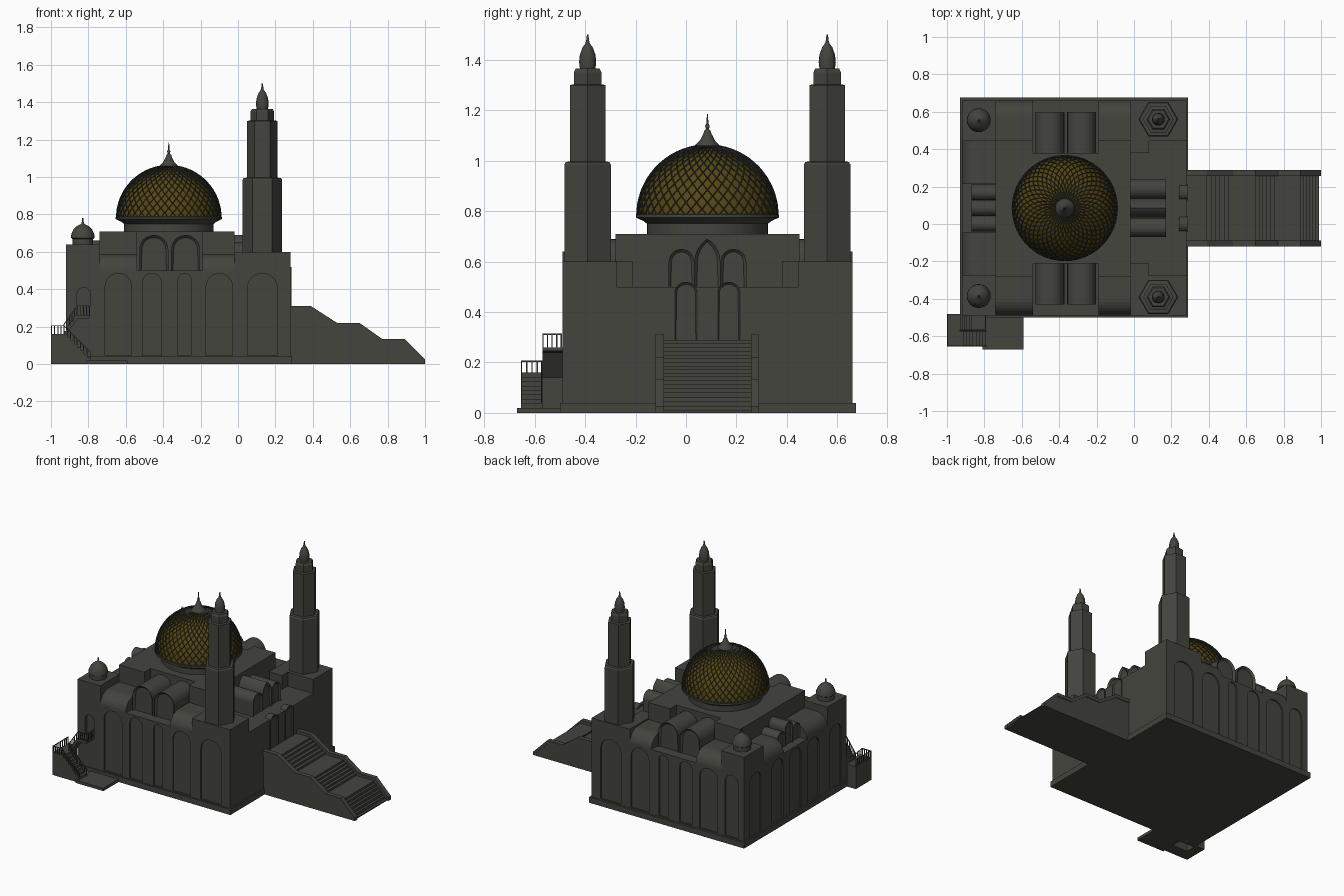
import bpy, bmesh, math
from mathutils import Vector, Matrix

cube = bpy.data.objects.get("Cube")
if cube:
    bpy.data.objects.remove(cube, do_unlink=True)

CX, CY = -0.37, 0.085   # centre of the dome and of the hall


def material(name, rgb):
    m = bpy.data.materials.new(name)
    m.use_nodes = True
    m.diffuse_color = (*rgb, 1)
    m.node_tree.nodes["Principled BSDF"].inputs["Base Color"].default_value = (*rgb, 1)
    return m


STONE = material("dark_stone", (0.058, 0.058, 0.049))
GOLD = material("dull_gold", (0.09, 0.062, 0.007))
LATTICE = material("lattice_grey", (0.034, 0.038, 0.035))


def finish(bm, name, mat=STONE, smooth=False):
    bmesh.ops.recalc_face_normals(bm, faces=bm.faces)
    me = bpy.data.meshes.new(name)
    bm.to_mesh(me)
    bm.free()
    me.materials.append(mat)
    ob = bpy.data.objects.new(name, me)
    bpy.context.collection.objects.link(ob)
    if smooth:
        bpy.ops.object.select_all(action="DESELECT")
        ob.select_set(True)
        bpy.context.view_layer.objects.active = ob
        bpy.ops.object.shade_smooth_by_angle(angle=0.7)
    return ob


def add_prism(bm, pts, axis, a, b):
    """Extrude a side profile along x or y, returning the two end faces."""
    place = (lambda p, t: (t, p[0], p[1])) if axis == "x" else (lambda p, t: (p[0], t, p[1]))
    ends = [[bm.verts.new(place(p, t)) for p in pts] for t in (a, b)]
    caps = [bm.faces.new(e) for e in ends]
    n = len(pts)
    for i in range(n):
        j = (i + 1) % n
        bm.faces.new((ends[0][i], ends[0][j], ends[1][j], ends[1][i]))
    return caps


def prism(name, pts, axis, a, b, recess=None, rim=0.014):
    """Prism whose end face number 'recess' is sunk inside a rim."""
    bm = bmesh.new()
    caps = add_prism(bm, pts, axis, a, b)
    bmesh.ops.recalc_face_normals(bm, faces=bm.faces)
    if recess is not None:
        bmesh.ops.inset_region(bm, faces=[caps[recess]], thickness=rim, depth=0)
        bmesh.ops.translate(bm, verts=caps[recess].verts, vec=-caps[recess].normal * rim)
    return finish(bm, name)


def box(name, x0, x1, y0, y1, z0, z1):
    return prism(name, [(x0, z0), (x1, z0), (x1, z1), (x0, z1)], "y", y0, y1)


def arch(c, w, z0, top, pointed=False, n=12):
    """Outline of a round or pointed arch."""
    h = w / 2
    if pointed:
        arc = [(-h + w * math.cos(t), w * math.sin(t))
               for t in (math.pi / 3 * i / 6 for i in range(7))]
        arc += [(-u, z) for u, z in reversed(arc[:-1])]
    else:
        arc = [(h * math.cos(math.pi * i / n), h * math.sin(math.pi * i / n)) for i in range(n + 1)]
    spring = top - max(z for _, z in arc)
    return [(c - h, z0), (c + h, z0)] + [(c + u, spring + z) for u, z in arc]


def quarter_round(edge, inner, z0, r):
    """Roof edge profile rising in a quarter circle from an outer wall."""
    s = 1 if inner > edge else -1
    arc = [(edge + s * r * (1 - math.cos(t)), z0 + r * math.sin(t))
           for t in (math.pi / 2 * i / 8 for i in range(9))]
    return arc + [(inner, z0 + r), (inner, z0)]


def steps(x0, z0, x1, z1, n):
    pts = []
    for i in range(n):
        x = x0 + (x1 - x0) * i / n
        z = z0 + (z1 - z0) * (i + 1) / n
        pts += [(x, z), (x + (x1 - x0) / n, z)]
    return pts


def lathe(name, x, y, profile, seg=32, mat=STONE, smooth=True):
    bm = bmesh.new()
    rings = [[bm.verts.new((x + r * math.cos(2 * math.pi * k / seg),
                            y + r * math.sin(2 * math.pi * k / seg), z)) for k in range(seg)]
             for r, z in profile]
    for lo, hi in zip(rings, rings[1:]):
        for k in range(seg):
            j = (k + 1) % seg
            bm.faces.new((lo[k], lo[j], hi[j], hi[k]))
    bm.faces.new(rings[0])
    bm.faces.new(rings[-1])
    return finish(bm, name, mat, smooth)


def railing(name, p, q, h, n, t=0.005):
    """Top rail with evenly spaced balusters between two floor points."""
    p, q, up = Vector(p), Vector(q), Vector((0, 0, h))
    bars = [(p + up, q + up)]
    bars += [(p.lerp(q, i / n), p.lerp(q, i / n) + up) for i in range(n + 1)]
    bm = bmesh.new()
    for a, b in bars:
        d = b - a
        m = Matrix.Translation((a + b) / 2) @ d.to_track_quat("Z", "Y").to_matrix().to_4x4()
        bmesh.ops.create_cube(bm, size=1, matrix=m @ Matrix.Diagonal((t, t, d.length + t, 1)))
    return finish(bm, name)


# Hall walls with shallow blind arches cut in
box("plinth", -0.93, 0.29, -0.5, 0.675, 0, 0.04)
hall = box("hall_walls", -0.92, 0.28, -0.49, 0.66, 0.01, 0.5)
bm = bmesh.new()
D = 0.01
for c, w in ((-0.64, 0.14), (-0.46, 0.1), (-0.285, 0.07), (-0.1, 0.14), (0.13, 0.16)):
    add_prism(bm, arch(c, w, 0.045, 0.485), "y", -0.6, -0.49 + D)
    add_prism(bm, arch(c, w, 0.045, 0.485), "y", 0.66 - D, 0.8)
add_prism(bm, arch(-0.825, 0.07, 0.26, 0.41), "y", -0.6, -0.47)
add_prism(bm, arch(-0.82, 0.1, 0.045, 0.485), "y", 0.66 - D, 0.8)
for off in (-0.45, -0.2, 0, 0.2, 0.45):
    add_prism(bm, arch(CY + off, 0.13, 0.045, 0.485), "x", -1.1, -0.92 + D)
cutter = finish(bm, "niche_cutter")
cutter.hide_render = True
cut = hall.modifiers.new("niches", "BOOLEAN")
cut.object = cutter
cut.solver = "EXACT"
bpy.context.view_layer.objects.active = hall
bpy.ops.object.modifier_apply(modifier=cut.name)
bpy.data.objects.remove(cutter, do_unlink=True)

# Roof blocks, quarter-round edges, vaults and towers, repeated front and back
for s, side in ((-1, "front"), (1, "back")):
    def Y(d):
        return CY + s * d
    end = 0
    box(side + "_minaret_block", -0.02, 0.28, Y(0.36), Y(0.575), 0.49, 0.6)
    box(side + "_inner_shoulder", -0.02, 0.08, Y(0.295), Y(0.36), 0.49, 0.6)
    box(side + "_small_dome_block", -0.92, -0.74, Y(0.36), Y(0.575), 0.49, 0.64)
    for x0, x1 in ((-0.74, -0.54), (-0.19, -0.02)):
        prism(side + "_roof_edge", quarter_round(Y(0.575), Y(0.36), 0.499, 0.09), "x", x0, x1)
        box(side + "_drum_corner", x0, x1, Y(0.28), Y(0.365), 0.49, 0.71)
    prism(side + "_left_roof_edge", quarter_round(-0.92, -0.74, 0.499, 0.09), "y", Y(0.13), Y(0.36))
    for c in (-0.45, -0.28):
        prism(side + "_vault", arch(c, 0.155, 0.49, 0.69), "y", Y(0.515), Y(0.28), end)

    lathe(side + "_small_dome", -0.83, Y(0.47),
          [(0.056, 0.63), (0.056, 0.67), (0.064, 0.675), (0.061, 0.695), (0.05, 0.72),
           (0.032, 0.738), (0.012, 0.748), (0.006, 0.755), (0.003, 0.78)], 24)
    lathe(side + "_minaret", 0.13, Y(0.475),
          [(0.106, 0.5), (0.106, 0.985), (0.1, 0.995), (0.081, 0.997), (0.081, 1.3),
           (0.063, 1.303), (0.063, 1.35), (0.055, 1.365)], 6, smooth=False)
    lathe(side + "_minaret_cap", 0.13, Y(0.475),
          [(0.03, 1.36), (0.034, 1.39), (0.031, 1.42), (0.02, 1.45), (0.009, 1.465),
           (0.006, 1.475), (0.003, 1.5)], 16)

# Right side gables and windows, left side vaults
for off, top, pointed in ((-0.103, 0.65, False), (0, 0.69, True), (0.103, 0.65, False)):
    prism("right_gable", arch(CY + off, 0.102, 0.49, top, pointed), "x", -0.05, 0.17, 1, 0.012)
    prism("left_vault", arch(CY + off * 0.82, 0.083, 0.49, top - 0.03), "x", -0.87, -0.7, 0, 0.01)
for off in (-0.085, 0.085):
    prism("right_window", arch(CY + off, 0.088, 0.28, 0.52), "x", 0.24, 0.287, 1, 0.01)

# Central block, drum and latticed dome
box("central_block", -0.74, -0.02, CY - 0.295, CY + 0.295, 0.49, 0.71)
lathe("drum", CX, CY, [(0.24, 0.7), (0.24, 0.75), (0.252, 0.76), (0.284, 0.775), (0.284, 0.787),
                       (0.27, 0.79)], 48)
R, Z, ROWS, COLS = 0.277, 0.782, 16, 40
angles = [1.5 * i / ROWS for i in range(ROWS + 1)]
lathe("dome_shell", CX, CY, [(R * math.cos(a), Z + R * math.sin(a)) for a in angles], 48, GOLD)
bm = bmesh.new()
grid = []
for i, a in enumerate(angles):
    r = R + 0.003
    turns = [2 * math.pi * (k + i % 2 / 2) / COLS for k in range(COLS)]
    grid.append([bm.verts.new((CX + r * math.cos(a) * math.cos(t), CY + r * math.cos(a) * math.sin(t),
                               Z + r * math.sin(a))) for t in turns])
for i in range(ROWS - 1):
    for k in range(COLS):
        left, right = (k - 1, k) if i % 2 == 0 else (k, (k + 1) % COLS)
        bm.faces.new((grid[i][k], grid[i + 1][right], grid[i + 2][k], grid[i + 1][left]))
lattice = finish(bm, "dome_lattice", LATTICE)
wire = lattice.modifiers.new("ribs", "WIREFRAME")
wire.thickness = 0.006
wire.use_even_offset = False
wire.use_boundary = True
lathe("dome_finial", CX, CY, [(0.056, 1.045), (0.05, 1.06), (0.03, 1.08), (0.017, 1.105), (0.012, 1.12),
                              (0.006, 1.125), (0.009, 1.138), (0.004, 1.148), (0.002, 1.185)], 24)

# Grand stair on the right side with coped cheek walls
flights = [(0.27, 0.29)]
for x0, z0, x1, z1 in ((0.39, 0.29, 0.53, 0.2), (0.65, 0.2, 0.77, 0.115), (0.89, 0.115, 0.99, 0.01)):
    flights += [(x0, z0)] + steps(x0, z0, x1, z1, 6)
prism("grand_stair", flights + [(0.99, 0), (0.27, 0)], "y", -0.1, 0.27)
slope = [(0.28, 0.31), (0.39, 0.31), (0.53, 0.22), (0.65, 0.22), (0.77, 0.135), (0.89, 0.135), (1, 0.025)]
for y0, y1 in ((-0.115, -0.092), (0.262, 0.285)):
    prism("stair_cheek", slope + [(1, 0), (0.28, 0)], "y", y0, y1)
    coping = slope + [(x, z - 0.025) for x, z in reversed(slope)]
    prism("stair_coping", coping, "y", y0 - 0.005, y1 + 0.005)

# Small dog-leg stair at the front door
box("door_stair_base", -0.81, -0.59, -0.67, -0.48, 0, 0.02)
box("door_stair_landing", -1, -0.93, -0.655, -0.48, 0, 0.16)
prism("lower_flight", steps(-0.79, 0.02, -0.93, 0.16, 8) + [(-0.93, 0), (-0.79, 0)], "y", -0.655, -0.57)
prism("upper_flight", steps(-0.93, 0.16, -0.86, 0.26, 6) + [(-0.79, 0.26), (-0.79, 0.245), (-0.86, 0.24),
                                                        (-0.93, 0.14)], "y", -0.57, -0.485)
for y in (-0.652, -0.573):
    railing("lower_flight_rail", (-0.79, y, 0.02), (-0.93, y, 0.16), 0.045, 8)
railing("landing_front_rail", (-0.93, -0.652, 0.16), (-0.997, -0.652, 0.16), 0.045, 4)
railing("landing_side_rail", (-0.997, -0.652, 0.16), (-0.997, -0.485, 0.16), 0.045, 8)
railing("upper_flight_rail", (-0.93, -0.567, 0.16), (-0.86, -0.567, 0.26), 0.052, 5)
railing("door_front_rail", (-0.86, -0.567, 0.26), (-0.793, -0.567, 0.26), 0.052, 4)
railing("door_side_rail", (-0.793, -0.567, 0.26), (-0.793, -0.495, 0.26), 0.052, 4)
